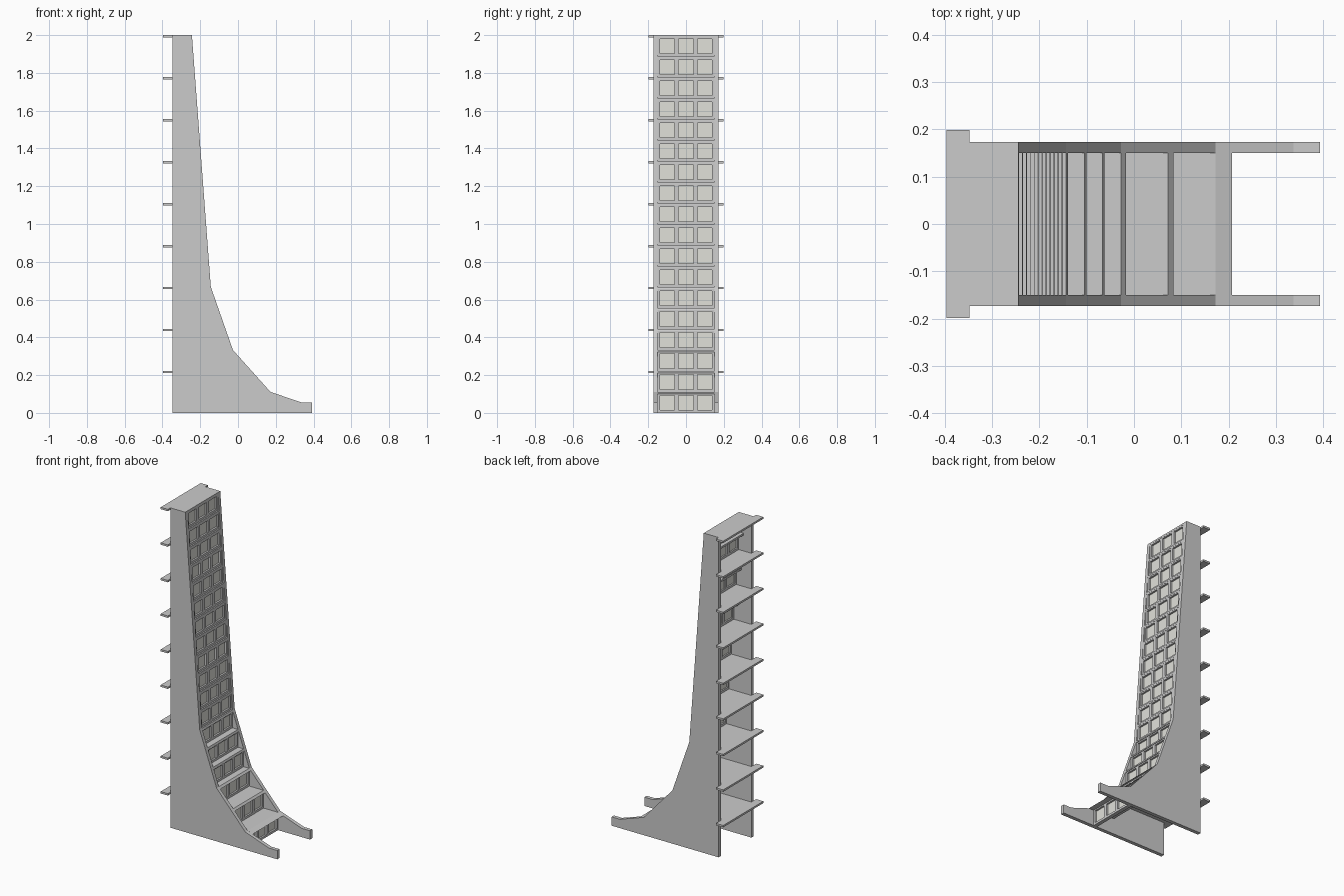
import bpy, bmesh

if "Cube" in bpy.data.objects:
    bpy.data.objects.remove(bpy.data.objects["Cube"])

FLOORS = 18
H = 2.0 / FLOORS          # storey height
T = 0.012                 # slab thickness
BACK = -0.347
INNER, OUTER = 0.15, 0.173

# Sweeping front edge of the tower (x, z), from toe to roof
CURVE = [(0.393, 0.0), (0.393, 0.055), (0.337, 0.055), (0.172, 0.111),
         (-0.027, 0.333), (-0.144, 0.667), (-0.244, 2.0)]


def front_x(z):
    """x of the sweeping edge at height z"""
    for (x0, z0), (x1, z1) in zip(CURVE[2:], CURVE[3:]):
        if z <= z1:
            return x0 + (x1 - x0) * (z - z0) / (z1 - z0)
    return CURVE[-1][0]


def prism(bm, pts, y0, y1):
    """Extrude an xz outline from y0 to y1"""
    a = [bm.verts.new((x, y0, z)) for x, z in pts]
    b = [bm.verts.new((x, y1, z)) for x, z in pts]
    bm.faces.new(a)
    bm.faces.new(b[::-1])
    n = len(pts)
    for i in range(n):
        j = (i + 1) % n
        bm.faces.new((a[j], a[i], b[i], b[j]))


def box(bm, x0, x1, y0, y1, z0, z1):
    prism(bm, [(x0, z0), (x1, z0), (x1, z1), (x0, z1)], y0, y1)


def finish(bm, name, mat=None):
    bmesh.ops.recalc_face_normals(bm, faces=bm.faces)
    me = bpy.data.meshes.new(name)
    bm.to_mesh(me)
    bm.free()
    ob = bpy.data.objects.new(name, me)
    bpy.context.collection.objects.link(ob)
    if mat:
        me.materials.append(mat)
    return ob


glass = bpy.data.materials.new("pale_glass")
glass.diffuse_color = (0.75, 0.75, 0.7, 1)
glass.use_nodes = True
glass.node_tree.nodes["Principled BSDF"].inputs["Base Color"].default_value = glass.diffuse_color

# Side walls
for name, y0, y1 in (("side_wall_front", -OUTER, -INNER), ("side_wall_back", INNER, OUTER)):
    bm = bmesh.new()
    prism(bm, CURVE + [(BACK, 2.0), (BACK, 0.0)], y0, y1)
    finish(bm, name)

# Floor slabs: full depth on even storeys, short gallery on odd ones
slabs, balconies = bmesh.new(), bmesh.new()
for k in range(1, FLOORS + 1):
    z = k * H
    full = k % 2 == 0
    back = BACK if full else front_x(z + H) - 0.05
    prism(slabs, [(back, z), (back, z - T), (front_x(z - T), z - T), (front_x(z), z)],
          -INNER, INNER)
    if full:
        box(balconies, -0.396, BACK, -0.198, 0.198, z - T, z)
finish(slabs, "floor_slabs")
finish(balconies, "rear_balconies")

# Window walls, stepped back storey by storey
WINDOWS = [(-0.138, -0.06), (-0.039, 0.039), (0.06, 0.138)]
SILL, HEAD, DEPTH = 0.014, 0.091, 0.024
frames, panes = bmesh.new(), bmesh.new()
for k in range(FLOORS):
    z = k * H
    x1 = front_x(z + H)
    x0 = x1 - DEPTH
    box(frames, x0, x1, -INNER, INNER, z, z + SILL)
    box(frames, x0, x1, -INNER, INNER, z + HEAD, z + H - T)
    edges = [-INNER] + [y for w in WINDOWS for y in w] + [INNER]
    for y0, y1 in zip(edges[::2], edges[1::2]):
        box(frames, x0, x1, y0, y1, z + SILL, z + HEAD)
    for y0, y1 in WINDOWS:
        box(panes, x0 + 0.009, x0 + 0.013, y0, y1, z + SILL, z + HEAD)
finish(frames, "window_walls")
finish(panes, "window_panes", glass)
